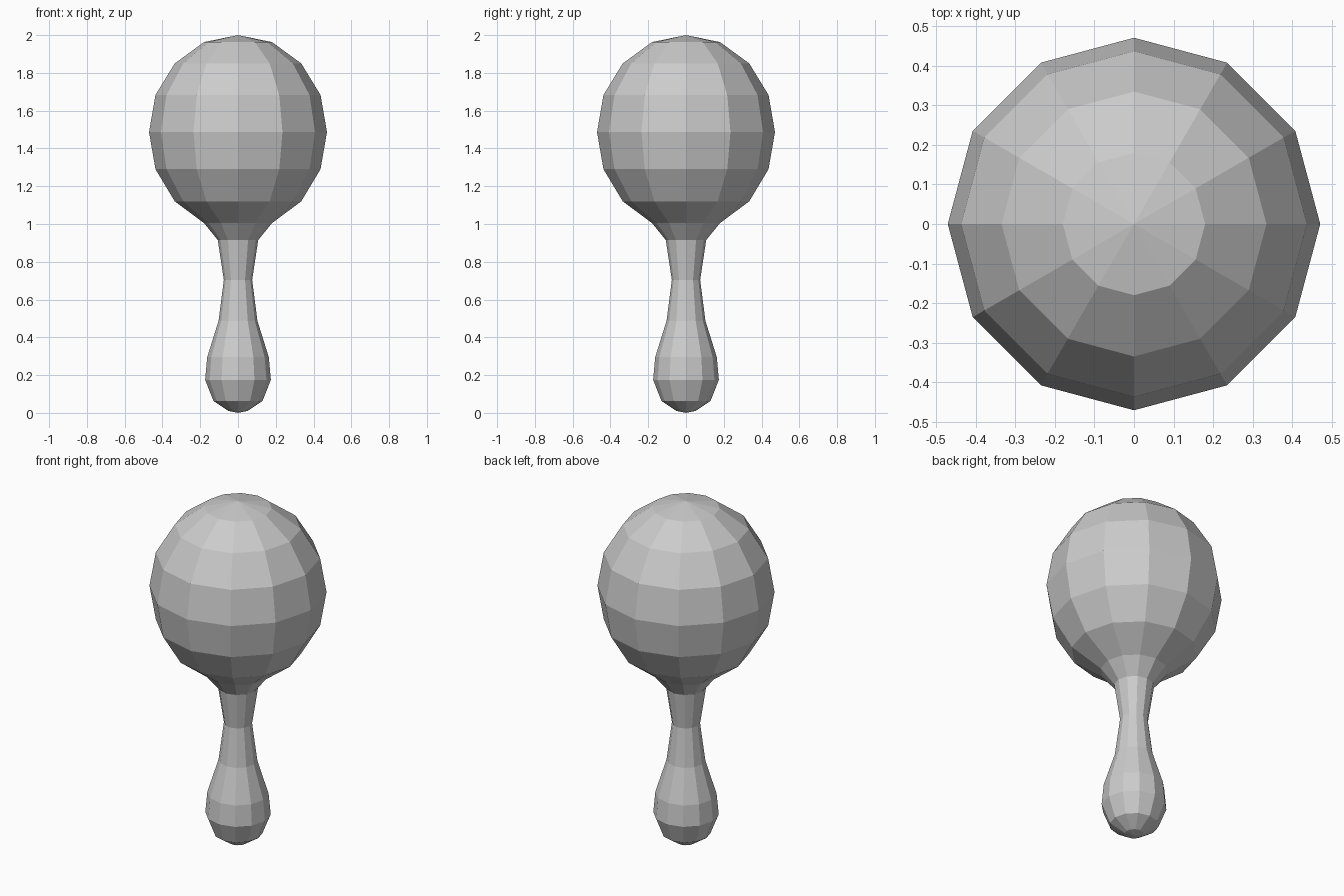
import bpy, bmesh
from math import cos, sin, tau

if "Cube" in bpy.data.objects:
    bpy.data.objects.remove(bpy.data.objects["Cube"])

SIDES = 12

# (radius, height) rings from the handle butt up to the crown of the head
PROFILE = [
    (0.05, 0.01), (0.13, 0.063), (0.174, 0.175), (0.163, 0.295),   # handle grip
    (0.103, 0.487), (0.075, 0.704), (0.107, 0.915),                # neck
    (0.18, 1.005), (0.335, 1.12), (0.437, 1.29), (0.471, 1.487),   # head
    (0.437, 1.683), (0.335, 1.85), (0.18, 1.963),
]


def lathe(name, profile, bottom, top):
    bm = bmesh.new()
    rings = [[bm.verts.new((r * cos(tau * i / SIDES), r * sin(tau * i / SIDES), z))
              for i in range(SIDES)] for r, z in profile]
    low, high = bm.verts.new((0, 0, bottom)), bm.verts.new((0, 0, top))
    for i in range(SIDES):
        j = (i + 1) % SIDES
        for a, b in zip(rings, rings[1:]):
            bm.faces.new((a[i], a[j], b[j], b[i]))
        bm.faces.new((rings[0][j], rings[0][i], low))
        bm.faces.new((rings[-1][i], rings[-1][j], high))
    mesh = bpy.data.meshes.new(name)
    bm.to_mesh(mesh)
    bm.free()
    obj = bpy.data.objects.new(name, mesh)
    bpy.context.collection.objects.link(obj)
    return obj


# Head and handle are one continuous faceted shell
lathe("maraca", PROFILE, 0.0, 2.0)
